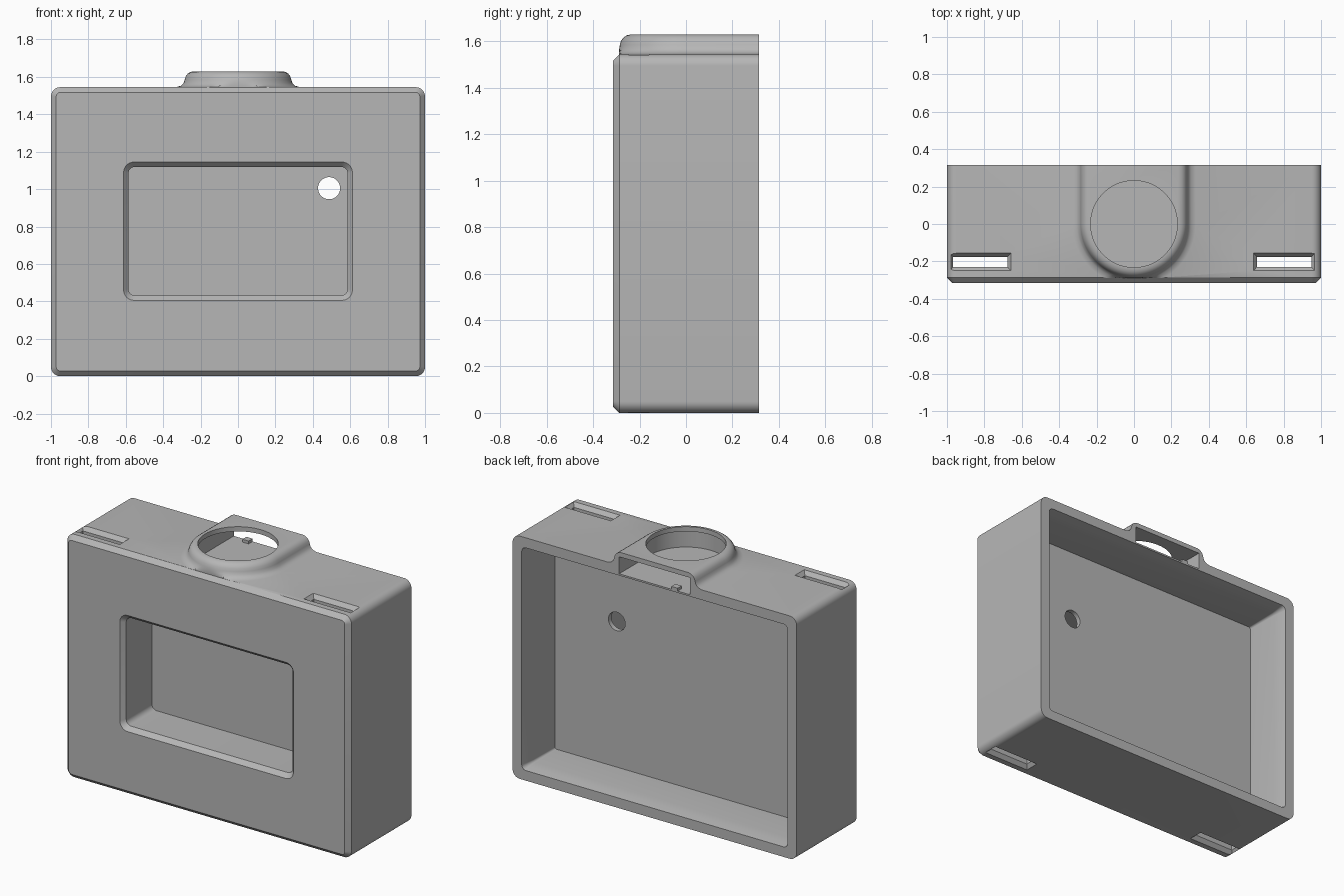
import bpy, bmesh
from math import sin, cos, pi, radians
from mathutils import Vector

cube = bpy.data.objects.get("Cube")
if cube:
    bpy.data.objects.remove(cube, do_unlink=True)

grey = bpy.data.materials.new("plain grey")
grey.use_nodes = True
grey.diffuse_color = (0.47, 0.47, 0.47, 1)
grey.node_tree.nodes["Principled BSDF"].inputs["Base Color"].default_value = grey.diffuse_color

BACK = 0.315          # rear plane
TOP = 1.545           # top of the body
MID = TOP / 2


def loft(name, rings):
    """Closed solid through rings that share one point count."""
    bm = bmesh.new()
    loops = [[bm.verts.new(p) for p in ring] for ring in rings]
    n = len(loops[0])
    for a, b in zip(loops, loops[1:]):
        for i in range(n):
            j = (i + 1) % n
            bm.faces.new((a[i], a[j], b[j], b[i]))
    bm.faces.new(loops[0])
    bm.faces.new(loops[-1])
    bmesh.ops.recalc_face_normals(bm, faces=bm.faces)
    mesh = bpy.data.meshes.new(name)
    bm.to_mesh(mesh)
    bm.free()
    mesh.materials.append(grey)
    obj = bpy.data.objects.new(name, mesh)
    bpy.context.collection.objects.link(obj)
    return obj


def rounded(y, hw, hh, r, zc=MID, steps=8):
    """Rounded rectangle in the xz plane."""
    pts = []
    for k, (sx, sz) in enumerate(((1, 1), (-1, 1), (-1, -1), (1, -1))):
        for i in range(steps + 1):
            a = (k + i / steps) * pi / 2
            pts.append(Vector((sx * (hw - r) + r * cos(a), y,
                               zc + sz * (hh - r) + r * sin(a))))
    return pts


def arch(r, z, back=BACK, front=-0.288, steps=48):
    """U outline, round at the front and straight to the rear."""
    pts = [Vector((-r, back, z))]
    for i in range(steps + 1):
        a = pi + pi * i / steps
        pts.append(Vector((r * cos(a), max(r * sin(a), front), z)))
    return pts + [Vector((r, back, z))]


def rect(x, y, hx, hy, z):
    return [Vector((x + sx * hx, y + sy * hy, z))
            for sx, sy in ((-1, -1), (1, -1), (1, 1), (-1, 1))]


def circle(axis, centre, r, steps=64):
    u, v = (Vector((1, 0, 0)), Vector((0, 1, 0) if axis == "z" else (0, 0, 1)))
    return [Vector(centre) + r * (u * cos(2 * pi * i / steps) + v * sin(2 * pi * i / steps))
            for i in range(steps)]


def combine(target, tool, operation):
    bpy.context.view_layer.objects.active = target
    mod = target.modifiers.new("bool", "BOOLEAN")
    mod.operation, mod.solver, mod.object = operation, "EXACT", tool
    bpy.ops.object.modifier_apply(modifier=mod.name)
    bpy.data.objects.remove(tool, do_unlink=True)


# Body with rounded long edges and a chamfered front
housing = loft("housing", [
    rounded(-BACK, 0.972, MID - 0.028, 0.022),
    rounded(-0.287, 1.0, MID, 0.05),
    rounded(BACK, 1.0, MID, 0.05)])

# Raised collar on top with a flared foot and rounded rim
profile = ((0.33, 1.5), (0.33, TOP), (0.305, 1.553), (0.291, 1.567), (0.285, 1.585),
           (0.28, 1.602), (0.269, 1.617), (0.255, 1.626), (0.238, 1.63))
combine(housing, loft("collar", [arch(r, z) for r, z in profile]), "UNION")

# Front pocket with chamfered mouth
WZ = 0.775
cutters = [loft("pocket", [
    rounded(-0.335, 0.63, 0.388, 0.07, WZ),
    rounded(-0.287, 0.586, 0.344, 0.035, WZ),
    rounded(-0.03, 0.586, 0.344, 0.035, WZ)])]

# Rear cavity, slightly flared at the mouth
cutters.append(loft("cavity", [
    rounded(0.0, 0.922, MID - 0.078, 0.012),
    rounded(0.22, 0.922, MID - 0.078, 0.016),
    rounded(0.27, 0.928, MID - 0.072, 0.022),
    rounded(BACK, 0.936, MID - 0.064, 0.03),
    rounded(0.35, 0.936, MID - 0.064, 0.03)]))

# Channel beneath the collar, open at the rear, and its round top opening
cutters.append(loft("channel", [arch(0.25, 1.492, 0.36), arch(0.25, 1.6, 0.36)]))
cutters.append(loft("top_opening", [circle("z", (0, 0, z), 0.232) for z in (1.55, 1.7)]))

# Small round hole through the dividing wall
cutters.append(loft("wall_hole", [circle("y", (0.487, y, 1.005), 0.059) for y in (-0.1, 0.1)]))

# Strap slots running top to bottom with chamfered mouths
for x in (-0.822, 0.803):
    cutters.append(loft("strap_slot", [
        rect(x, -0.203, hx, hy, z) for hx, hy, z in (
            (0.172, 0.055, -0.01), (0.145, 0.026, 0.025),
            (0.145, 0.026, TOP - 0.025), (0.172, 0.055, TOP + 0.01))]))

for cutter in cutters:
    combine(housing, cutter, "DIFFERENCE")

# Small nub on the rear edge of the channel floor
nub = loft("catch_nub", [rect(-0.14, 0.295, 0.022, 0.02, z) for z in (1.483, 1.51)])

# Smooth curves, crisp edges
bpy.ops.object.select_all(action="DESELECT")
housing.select_set(True)
bpy.context.view_layer.objects.active = housing
bpy.ops.object.shade_smooth_by_angle(angle=radians(30))
